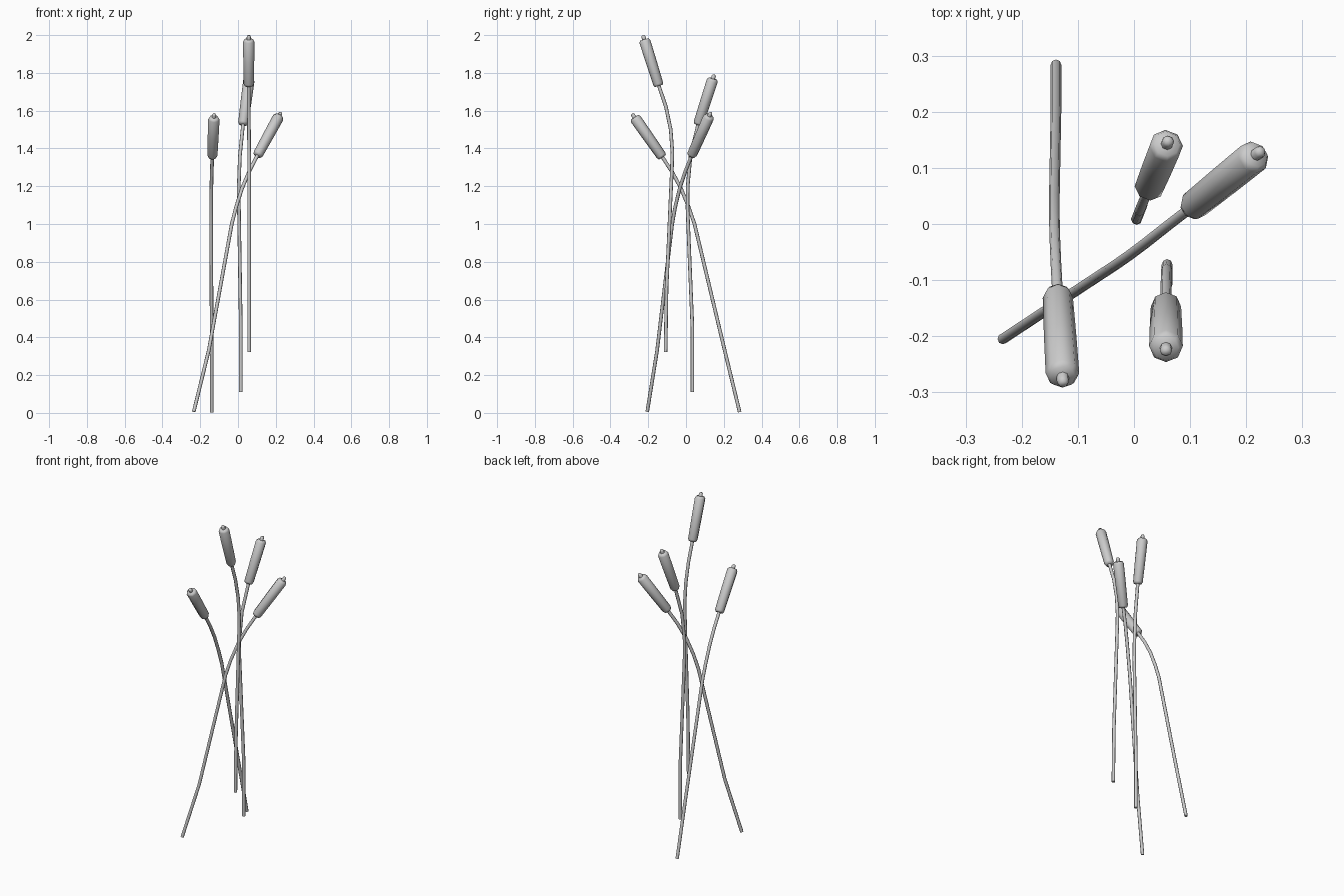
import bpy, bmesh, math
from mathutils import Vector

if "Cube" in bpy.data.objects:
    bpy.data.objects.remove(bpy.data.objects["Cube"])


def sweep(name, pts, radii, sides, angle):
    """Tube through pts with one radius per point, capped at both ends."""
    pts = [Vector(p) for p in pts]
    bm = bmesh.new()
    rings = []
    for i, p in enumerate(pts):
        t = (pts[min(i + 1, len(pts) - 1)] - pts[max(i - 1, 0)]).normalized()
        u = Vector((0, 1, 0)).cross(t).normalized()
        v = t.cross(u)
        rings.append([bm.verts.new(p + radii[i] * (math.cos(a) * u + math.sin(a) * v))
                      for a in (2 * math.pi * k / sides for k in range(sides))])
    for r0, r1 in zip(rings, rings[1:]):
        for k in range(sides):
            n = (k + 1) % sides
            bm.faces.new((r0[k], r0[n], r1[n], r1[k]))
    bm.faces.new(rings[0][::-1])
    bm.faces.new(rings[-1])
    me = bpy.data.meshes.new(name)
    bm.to_mesh(me)
    bm.free()
    ob = bpy.data.objects.new(name, me)
    bpy.context.collection.objects.link(ob)
    bpy.ops.object.select_all(action='DESELECT')
    ob.select_set(True)
    bpy.context.view_layer.objects.active = ob
    bpy.ops.object.shade_smooth_by_angle(angle=math.radians(angle))
    return ob


def cattail(n, path, lean):
    # thin bent stem, running a little way into the head
    base, axis = Vector(path[-1]), Vector(lean).normalized()
    stem = [Vector(p) for p in path] + [base + axis * 0.03]
    sweep(f"stem_{n}", stem, [0.0095] * len(stem), 8, 50)
    # seed head with bevelled ends
    prof = [(-0.004, 0.022), (0.008, 0.027), (0.13, 0.029), (0.242, 0.030), (0.254, 0.023)]
    sweep(f"seed_head_{n}", [base + axis * h for h, r in prof], [r for h, r in prof], 8, 75)
    # small rounded tip
    tip = [(0.25, 0.011), (0.268, 0.011), (0.276, 0.007)]
    sweep(f"tip_{n}", [base + axis * h for h, r in tip], [r for h, r in tip], 8, 75)


# tall stalk
cattail(1, [(0.059, -0.108, 0.322), (0.059, -0.103, 0.66), (0.059, -0.075, 1.28),
            (0.059, -0.072, 1.38), (0.058, -0.081, 1.50), (0.057, -0.106, 1.62),
            (0.057, -0.145, 1.735)], (0, -0.3, 0.955))
# upright rear stalk
cattail(2, [(0.015, 0.034, 0.11), (0.015, 0.034, 0.45), (0.005, 0.008, 1.08),
            (0.004, 0.009, 1.20), (0.010, 0.024, 1.36), (0.027, 0.065, 1.53)],
        (0.125, 0.305, 0.94))
# stalk leaning to the right and back
cattail(3, [(-0.234, -0.205, 0.007), (-0.155, -0.153, 0.33), (-0.033, -0.073, 1.0),
            (-0.010, -0.057, 1.09), (0.022, -0.033, 1.19), (0.060, -0.003, 1.28),
            (0.104, 0.031, 1.365)], (0.45, 0.365, 0.82))
# stalk leaning to the front
cattail(4, [(-0.139, 0.284, 0.004), (-0.139, 0.205, 0.33), (-0.142, 0.045, 1.0),
            (-0.142, 0.014, 1.09), (-0.141, -0.027, 1.19), (-0.139, -0.073, 1.275),
            (-0.136, -0.127, 1.357)], (0.035, -0.575, 0.82))
